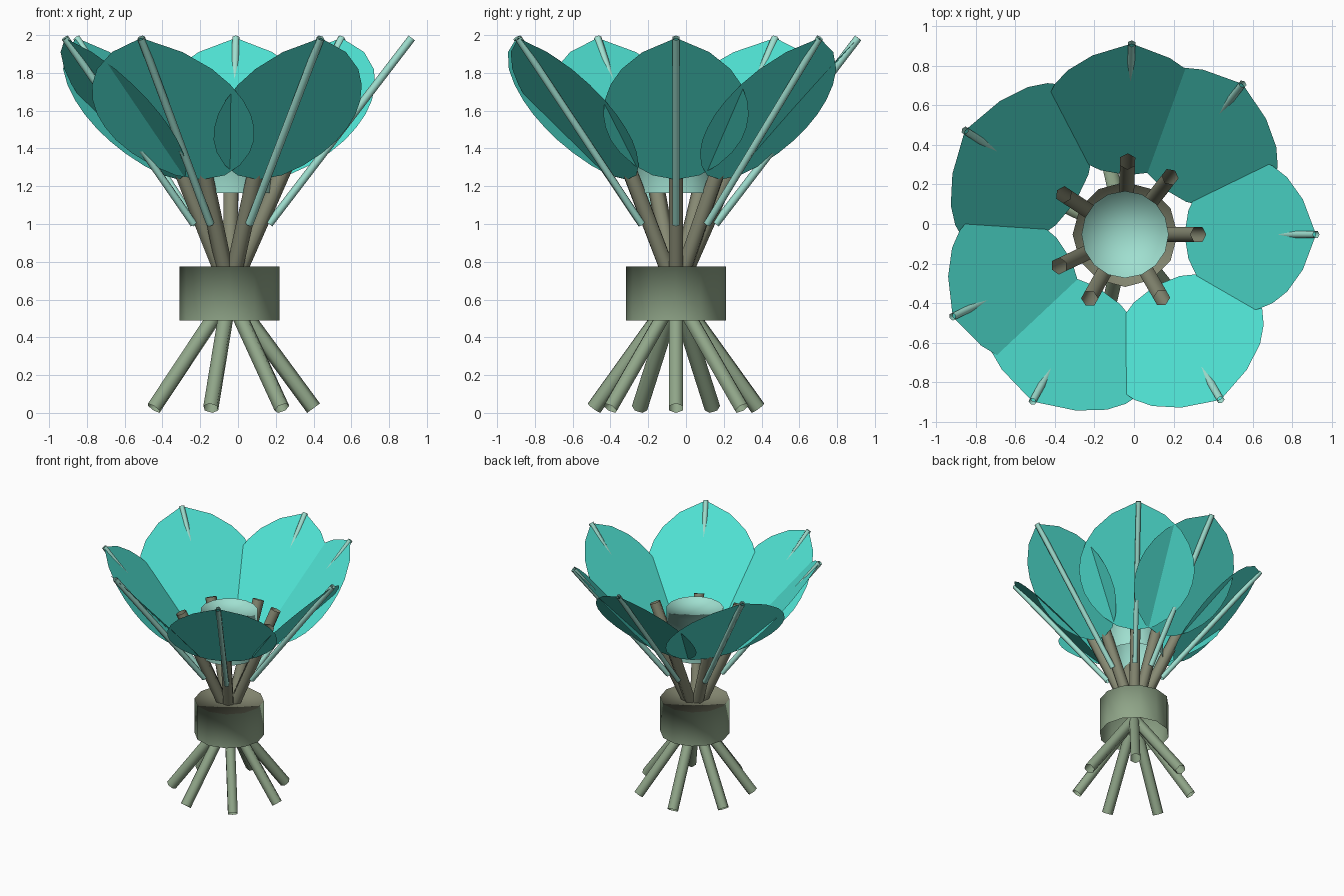
import bpy, bmesh, math
from mathutils import Vector, Matrix

cube = bpy.data.objects.get("Cube")
if cube:
    bpy.data.objects.remove(cube, do_unlink=True)

AXIS = Vector((-0.045, -0.053, 0))            # vertical axis of the bouquet
# Direction of each petal and its half width
PETALS = ((0, 0.385), (52, 0.44), (88, 0.425), (147, 0.475),
          (205.5, 0.42), (241, 0.465), (300, 0.42))


def material(name, color):
    m = bpy.data.materials.new(name)
    m.use_nodes = True
    rgba = (*color, 1)
    m.diffuse_color = rgba
    m.node_tree.nodes["Principled BSDF"].inputs["Base Color"].default_value = rgba
    return m


TURQUOISE = material("petal turquoise", (0.08, 0.77, 0.66))
PALE_TEAL = material("pale teal", (0.35, 0.74, 0.63))
SAGE = material("sage green", (0.28, 0.38, 0.25))
OLIVE = material("olive brown", (0.24, 0.25, 0.17))


def make_object(name, bm, mat, smooth):
    mesh = bpy.data.meshes.new(name)
    bm.to_mesh(mesh)
    bm.free()
    mesh.materials.append(mat)
    for p in mesh.polygons:
        p.use_smooth = smooth
    obj = bpy.data.objects.new(name, mesh)
    bpy.context.collection.objects.link(obj)
    return obj


def polar(angle, r, z):
    a = math.radians(angle)
    return AXIS + Vector((r * math.cos(a), r * math.sin(a), z))


def tube(name, start, end, radius, mat, sides=6):
    """Open-ended tube between two points."""
    bm = bmesh.new()
    d = end - start
    bmesh.ops.create_cone(bm, cap_ends=False, segments=sides,
                          radius1=radius, radius2=radius, depth=d.length)
    turn = d.to_track_quat('Z', 'Y').to_matrix().to_4x4()
    bm.transform(Matrix.Translation((start + end) / 2) @ turn)
    return make_object(name, bm, mat, True)


def drum(name, z0, z1, radius, mat, top_mat, sides=12):
    """Upright cylinder, open below, with an inward-facing lid."""
    bm = bmesh.new()
    bmesh.ops.create_cone(bm, cap_ends=True, cap_tris=True, segments=sides,
                          radius1=radius, radius2=radius, depth=z1 - z0)
    hubs = [v for v in bm.verts if v.co.xy.length < radius / 2]
    bmesh.ops.delete(bm, geom=[v for v in hubs if v.co.z < 0], context='VERTS')
    lid = [f for f in bm.faces if f.normal.z > 0.5]
    for f in lid:
        f.material_index = 1
    bmesh.ops.reverse_faces(bm, faces=lid)
    bm.transform(Matrix.Translation(AXIS + Vector((0, 0, (z0 + z1) / 2))))
    obj = make_object(name, bm, mat, True)
    obj.data.materials.append(top_mat)


# Half outline of a petal: fraction of length, fraction of half width
OUTLINE = ((0.03, 0.32), (0.1, 0.57), (0.19, 0.77), (0.28, 0.9), (0.37, 0.97),
           (0.46, 1), (0.56, 0.98), (0.67, 0.9), (0.78, 0.75), (0.9, 0.46))


def petal(name, angle, width):
    base, tip = polar(angle, 0.30, 1.235), polar(angle, 0.965, 1.985)
    side = (polar(angle + 90, 1, 0) - AXIS) * width
    right = [base.lerp(tip, u) + side * w for u, w in OUTLINE]
    left = [base.lerp(tip, u) - side * w for u, w in reversed(OUTLINE)]
    bm = bmesh.new()
    bm.faces.new([bm.verts.new(p) for p in [base, *right, tip, *left]])
    return make_object(name, bm, TURQUOISE, False)


# Petals, their thin ribs and the upper stalks
for i, (a, width) in enumerate(PETALS, 1):
    petal(f"petal_{i}", a, width)
    tube(f"petal_rib_{i}", polar(a, 0.21, 1.0), polar(a, 0.965, 1.985), 0.021, PALE_TEAL)
    tube(f"upper_stalk_{i}", polar(a, 0, 0.64), polar(a, 0.37, 1.48), 0.044, OLIVE)

# Splayed lower stalks, evenly spaced
for i in range(7):
    a = i * 360 / 7
    tube(f"lower_stalk_{i + 1}", polar(a, 0, 0.63), polar(a, 0.445, 0.025), 0.042, SAGE)

# Binding ring and the central cup of the flower
drum("binding_ring", 0.49, 0.775, 0.265, SAGE, OLIVE)
drum("flower_cup", 1.165, 1.525, 0.22, PALE_TEAL, PALE_TEAL, 16)
